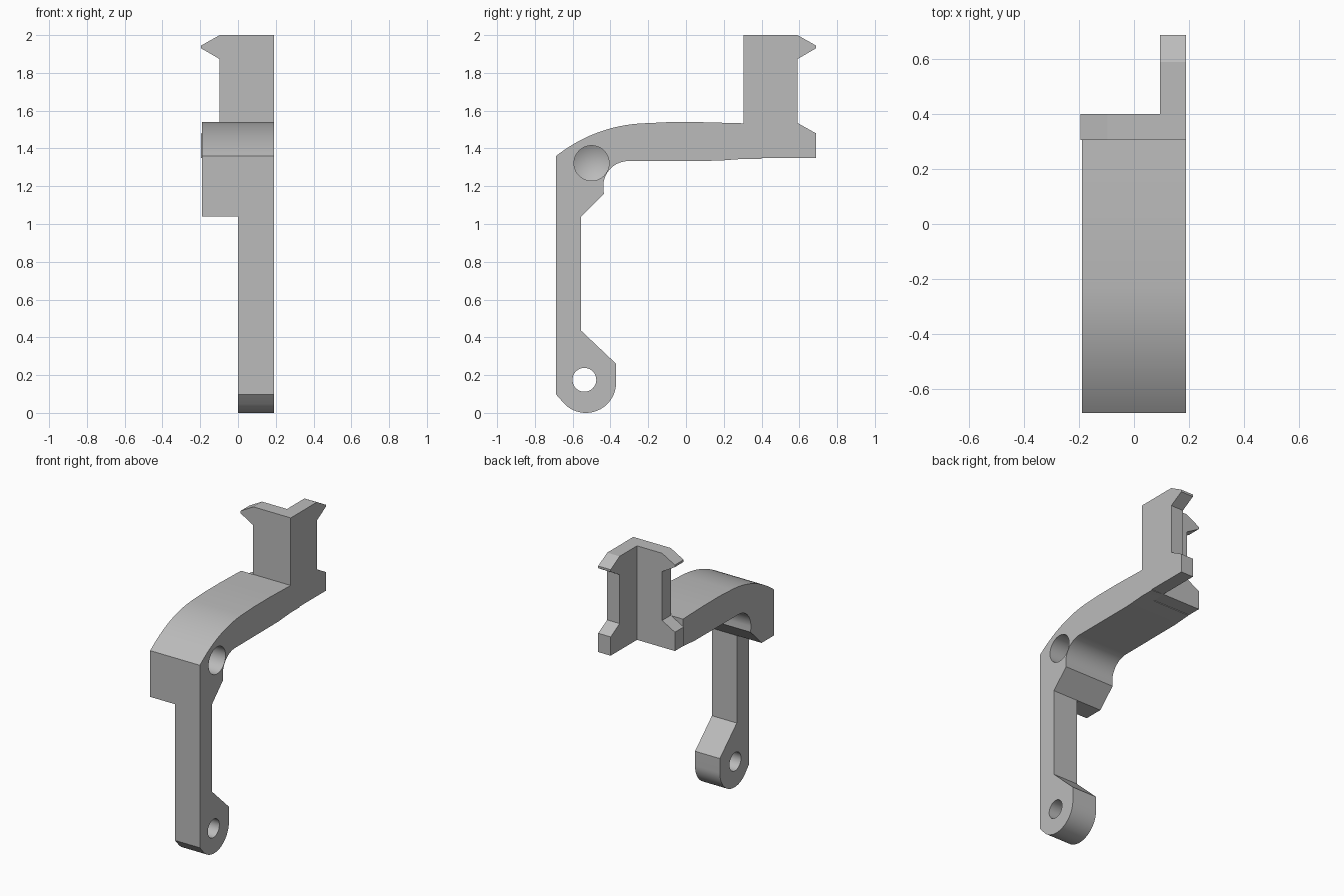
import bpy, bmesh
from math import cos, sin, radians
from mathutils import Matrix, Vector
from mathutils.geometry import interpolate_bezier

cube = bpy.data.objects.get("Cube")
if cube:
    bpy.data.objects.remove(cube, do_unlink=True)

grey = bpy.data.materials.new("plain grey")
grey.use_nodes = True
GREY = (0.5, 0.5, 0.5, 1)
grey.diffuse_color = GREY
grey.node_tree.nodes["Principled BSDF"].inputs["Base Color"].default_value = GREY


def add_object(name, bm):
    bmesh.ops.recalc_face_normals(bm, faces=bm.faces)
    mesh = bpy.data.meshes.new(name)
    bm.to_mesh(mesh)
    bm.free()
    mesh.materials.append(grey)
    ob = bpy.data.objects.new(name, mesh)
    bpy.context.collection.objects.link(ob)
    return ob


def extrude(name, profile, axis, lo, hi):
    """Extrude a (horizontal, z) profile along x or y from lo to hi."""
    place = (lambda p: (lo, p[0], p[1])) if axis == "x" else (lambda p: (p[0], lo, p[1]))
    step = Vector((hi - lo, 0, 0)) if axis == "x" else Vector((0, hi - lo, 0))
    bm = bmesh.new()
    face = bm.faces.new([bm.verts.new(place(p)) for p in profile])
    new = bmesh.ops.extrude_face_region(bm, geom=[face])["geom"]
    bmesh.ops.translate(bm, vec=step, verts=[v for v in new if isinstance(v, bmesh.types.BMVert)])
    return add_object(name, bm)


def arc(cy, cz, r, start, end, n=16):
    angles = [radians(start + (end - start) * i / n) for i in range(n + 1)]
    return [(cy + r * cos(a), cz + r * sin(a)) for a in angles]


def drill(name, y, z, r, x_tip, x_shoulder):
    """Round cutter entering from the +x side, with a pointed tip."""
    bm = bmesh.new()
    turn = Matrix.Rotation(radians(90), 4, "Y")
    for x0, x1, r0 in ((x_shoulder, 0.3, r), (x_tip, x_shoulder, 0)):
        bmesh.ops.create_cone(bm, cap_ends=False, segments=48, radius1=r0, radius2=r, depth=x1 - x0,
                              matrix=Matrix.Translation(((x0 + x1) / 2, y, z)) @ turn)
    bmesh.ops.remove_doubles(bm, verts=bm.verts, dist=1e-4)
    bmesh.ops.holes_fill(bm, edges=[e for e in bm.edges if e.is_boundary])
    return add_object(name, bm)


def combine(body, tool, operation):
    mod = body.modifiers.new(operation, "BOOLEAN")
    mod.operation, mod.solver, mod.object = operation, "EXACT", tool
    bpy.context.view_layer.objects.active = body
    bpy.ops.object.modifier_apply(modifier=mod.name)
    bpy.data.objects.remove(tool, do_unlink=True)


W = 0.19            # half width
FRONT, BACK = -0.688, 0.688

# Wide curved arm
bend = interpolate_bezier(*[Vector((y, z, 0)) for y, z in
                            ((FRONT, 1.36), (-0.56, 1.46), (-0.4, 1.53), (-0.2, 1.534))], 20)
arm_profile = [(FRONT, 1.04)] + [(v.x, v.y) for v in bend]
arm_profile += [(-0.1, 1.539), (0.08, 1.539), (0.305, 1.533), (0.305, 1.345), (0.17, 1.335)]
arm_profile += arc(-0.305, 1.2, 0.133, 90, 180) + [(-0.435, 1.16), (-0.555, 1.04)]
bracket = extrude("bracket", arm_profile, "x", -W, W)

# Narrow leg with a rounded eye at the foot
leg_profile = [(FRONT, 1.2), (FRONT, 0.098)] + arc(-0.53, 0.16, 0.16, 225, 360, 24)
leg_profile += [(-0.37, 0.26), (-0.555, 0.435), (-0.555, 1.04), (-0.555, 1.2)]
combine(bracket, extrude("leg", leg_profile, "x", 0, W), "UNION")


# Corner post: two plates with pointed lips on top and sloped feet
def plate_profile(inner, outer, s):
    neck = outer - s * 0.098
    return [(inner, 1.345), (inner, 2), (neck, 2), (outer, 1.945), (outer, 1.93), (neck, 1.873),
            (neck, 1.535), (outer, 1.48), (outer, 1.35), (inner + s * 0.095, 1.35)]


combine(bracket, extrude("cross_plate", plate_profile(W, -0.195, -1), "y", 0.305, 0.4), "UNION")
combine(bracket, extrude("side_plate", plate_profile(0.305, BACK, 1), "x", 0.095, W), "UNION")

# Blind drilled hole at the bend and through hole in the eye
combine(bracket, drill("bend_hole", -0.5, 1.322, 0.093, -0.11, -0.06), "DIFFERENCE")
combine(bracket, drill("eye_hole", -0.538, 0.175, 0.063, -0.2, -0.1), "DIFFERENCE")

# Smooth curves, sharp corners
bpy.ops.object.select_all(action="DESELECT")
bracket.select_set(True)
bpy.context.view_layer.objects.active = bracket
bpy.ops.object.shade_smooth_by_angle(angle=radians(25))
